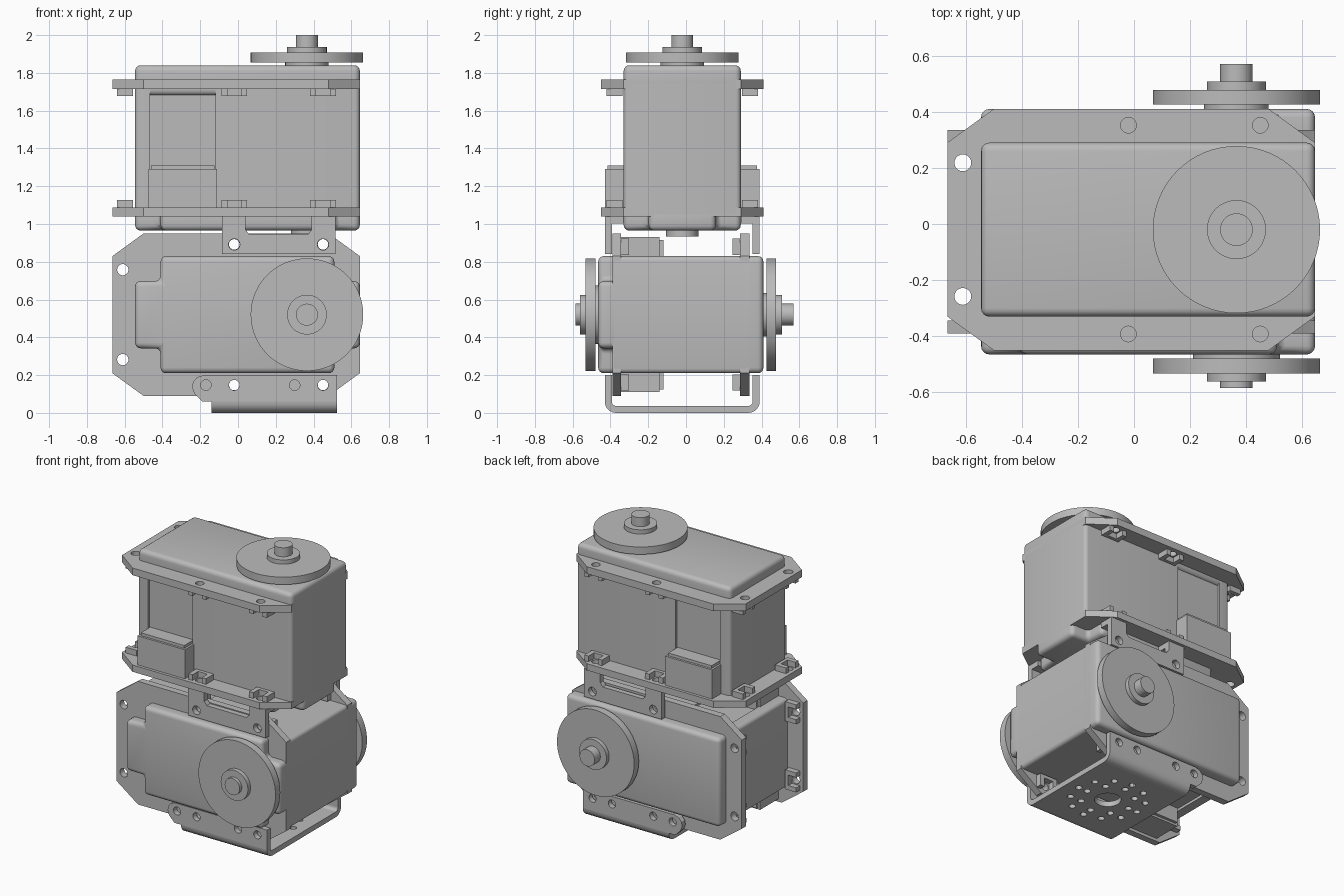
import bpy, bmesh, math
from mathutils import Matrix

cube = bpy.data.objects.get("Cube")
if cube:
    bpy.data.objects.remove(cube)

grey = bpy.data.materials.new("plain_grey")
grey.use_nodes = True
colour = (0.5, 0.5, 0.5, 1)
grey.diffuse_color = colour
grey.node_tree.nodes["Principled BSDF"].inputs["Base Color"].default_value = colour
made = []


def finish(name, bm, frame):
    bmesh.ops.recalc_face_normals(bm, faces=bm.faces)
    mesh = bpy.data.meshes.new(name)
    bm.to_mesh(mesh)
    bm.free()
    mesh.transform(frame)
    mesh.materials.append(grey)
    obj = bpy.data.objects.new(name, mesh)
    bpy.context.collection.objects.link(obj)
    made.append(obj)


def circle(x, y, r, n=20):
    return [(x + r * math.cos(math.tau * i / n), y + r * math.sin(math.tau * i / n)) for i in range(n)]


def rectangle(x0, x1, y0, y1):
    return [(x0, y0), (x1, y0), (x1, y1), (x0, y1)]


def plate(name, frame, outline, z0, z1, holes=(), bevel=0, upright_ends=False):
    """Extrude an outline with round holes, optionally rounding its edges."""
    bm = bmesh.new()
    edges = []
    for loop in [outline] + [circle(*h) for h in holes]:
        vs = [bm.verts.new((x, y, z0)) for x, y in loop]
        if not holes:
            bm.faces.new(vs)
        else:
            edges += [bm.edges.new((vs[i - 1], vs[i])) for i in range(len(vs))]
    if holes:
        bmesh.ops.triangle_fill(bm, edges=edges, use_beauty=True, normal=(0, 0, 1))
    out = bmesh.ops.extrude_face_region(bm, geom=bm.faces[:])
    top = [g for g in out["geom"] if isinstance(g, bmesh.types.BMVert)]
    bmesh.ops.translate(bm, verts=top, vec=(0, 0, z1 - z0))
    bmesh.ops.recalc_face_normals(bm, faces=bm.faces)
    if bevel:
        chosen = bm.edges[:]
        if upright_ends:
            chosen = [e for e in chosen if abs(e.verts[0].co.z - e.verts[1].co.z) > 0.1
                      and abs(e.verts[0].co.x) > 0.5]
        bmesh.ops.bevel(bm, geom=chosen, offset=bevel, segments=4, profile=0.5,
                        affect='EDGES', clamp_overlap=True)
    finish(name, bm, frame)


def disc(name, frame, r, z0, z1, x=0.365):
    plate(name, frame, circle(x, 0, r, 64), z0, z1)


def horn(name, frame, face, way):
    # collar, wheel, washer and screw stacked along the output axis
    levels = [0, 0.015, 0.067, 0.097, 0.16 if way > 0 else 0.12]
    radii = [0.115 if way > 0 else 0.155, 0.298, 0.105, 0.058]
    for part, r, a, b in zip(("collar", "wheel", "washer", "screw"), radii, levels, levels[1:]):
        disc(f"{name}_{part}", frame, r, face + way * a, face + way * b)


SCREWS = [(-0.02, 0.372), (0.45, 0.372), (-0.02, -0.372), (0.45, -0.372)]
ENDS = [(-0.61, 0.238), (-0.61, -0.238)]


def nut_holder(name, frame, x, y, angle, z0, z1):
    # U-shaped pocket open towards local +y
    w, t = 0.068, 0.036
    u = [(-w, -0.055), (w, -0.055), (w, 0.03), (t, 0.03), (t, -0.032),
         (-t, -0.032), (-t, 0.03), (-w, 0.03)]
    place = frame @ Matrix.Translation((x, y, 0)) @ Matrix.Rotation(angle, 4, 'Z')
    plate(name, place, u, z0, z1)


def servo(name, frame):
    # middle case with shallow side recesses
    a, b, h, d = -0.465, -0.12, 0.31, 0.292
    case = [(-0.545, -h), (a, -h), (a, -d), (b, -d), (b, -h), (0.645, -h),
            (0.645, h), (b, h), (b, d), (a, d), (a, h), (-0.545, h)]
    plate(f"{name}_case", frame, case, 0.085, 0.78, bevel=0.025, upright_ends=True)
    # rounded lid and stepped rear cover
    plate(f"{name}_lid", frame, rectangle(-0.545, 0.645, -h, h), 0.715, 0.875, bevel=0.03)
    n = 0.178
    cover = [(-0.545, -n), (-0.41, -n), (-0.41, -h), (0.51, -h), (0.51, -n), (0.645, -n),
             (0.645, n), (0.51, n), (0.51, h), (-0.41, h), (-0.41, n), (-0.545, n)]
    plate(f"{name}_rear_cover", frame, cover, 0, 0.12, bevel=0.03)
    # mounting flanges with nut holders on their inner faces
    half = [(-0.665, 0.31), (-0.5, 0.43), (0.48, 0.43), (0.645, 0.31)]
    outline = half + [(x, -y) for x, y in reversed(half)]
    holes = [(x, y, 0.028) for x, y in SCREWS] + [(x, y, 0.03) for x, y in ENDS]
    for side, z0, z1, n0, n1 in (("rear", 0.075, 0.122, 0.122, 0.162),
                                 ("front", 0.75, 0.8, 0.712, 0.75)):
        plate(f"{name}_{side}_flange", frame, outline, z0, z1, holes)
        for i, (x, y) in enumerate(SCREWS):
            nut_holder(f"{name}_{side}_nut_holder_{i}", frame, x, y, 0 if y > 0 else math.pi, n0, n1)
        for i, (x, y) in enumerate(ENDS):
            nut_holder(f"{name}_{side}_end_holder_{i}", frame, x, y, math.pi / 2, n0, n1)
    # cable sockets on both long sides
    for s in (1, -1):
        plate(f"{name}_socket", frame, rectangle(-0.475, -0.11, s * 0.28, s * 0.41), 0.11, 0.325)
        plate(f"{name}_socket_lip", frame, rectangle(-0.46, -0.125, s * 0.28, s * 0.395), 0.325, 0.345)
    horn(f"{name}_horn", frame, 0.875, 1)


upper = Matrix.Translation((0, -0.02, 0.965))
lower = Matrix.Translation((0, -0.465, 0.52)) @ Matrix.Rotation(-math.pi / 2, 4, 'X')
servo("upper_servo", upper)
servo("lower_servo", lower)
horn("lower_servo_idler", lower, 0, -1)
disc("upper_servo_rear_boss", upper, 0.085, -0.03, 0.02)

# upright bracket plates face front and back, across the servo middle
upright = Matrix.Translation((0, -0.02, 0)) @ Matrix.Rotation(math.pi / 2, 4, 'X')
level = Matrix.Translation((0, -0.02, 0))
along = Matrix(((0, 0, 1, 0), (1, 0, 0, -0.02), (0, 1, 0, 0), (0, 0, 0, 1)))

wall = [(-0.19, 0.06), (0.525, 0.06), (0.525, 0.2), (-0.18, 0.2), (-0.215, 0.19),
        (-0.238, 0.165), (-0.243, 0.135), (-0.23, 0.1)]
wall_holes = [(x, 0.147, 0.028) for x in (-0.17, -0.02, 0.3, 0.45)]
tab = [(-0.085, 0.84), (0.515, 0.84), (0.515, 1.04), (0.39, 1.04), (0.39, 0.97), (0.37, 0.945),
       (0.06, 0.945), (0.04, 0.97), (0.04, 1.04), (-0.085, 1.04)]
tab_holes = [(x, 0.892, 0.03) for x in (-0.02, 0.45)]
angles = [math.pi / 2 * i / 6 for i in range(7)]

for s, label in ((1, "front"), (-1, "back")):
    plate(f"lower_bracket_{label}_wall", upright, wall, s * 0.373, s * 0.41, wall_holes)
    plate(f"upper_bracket_{label}_tab", upright, tab, s * 0.373, s * 0.41, tab_holes)
    # rounded bend of the lower bracket
    bend = [(-s * (0.35 + 0.06 * math.sin(t)), 0.06 - 0.06 * math.cos(t)) for t in angles]
    bend += [(-s * (0.35 + 0.023 * math.sin(t)), 0.06 - 0.023 * math.cos(t)) for t in reversed(angles)]
    plate(f"lower_bracket_{label}_bend", along, bend, -0.14, 0.525)
    # feet of the upper bracket under the flange
    for x0, x1 in ((-0.085, 0.04), (0.39, 0.515)):
        plate(f"upper_bracket_{label}_foot", level, rectangle(x0, x1, -s * 0.41, -s * 0.31), 1.003, 1.04)

# perforated base of the lower bracket
base_holes = [(0.2, 0, 0.085)]
for r, count in ((0.17, 8), (0.24, 12)):
    base_holes += [(x, y, 0.022, 12) for x, y in circle(0.2, 0, r, count)]
plate("lower_bracket_base", level, rectangle(-0.14, 0.525, -0.35, 0.35), 0, 0.037, base_holes)

# smooth rounded faces, keeping hard edges
bpy.ops.object.select_all(action='DESELECT')
for obj in made:
    obj.select_set(True)
bpy.context.view_layer.objects.active = made[0]
bpy.ops.object.shade_smooth_by_angle(angle=math.radians(30))
